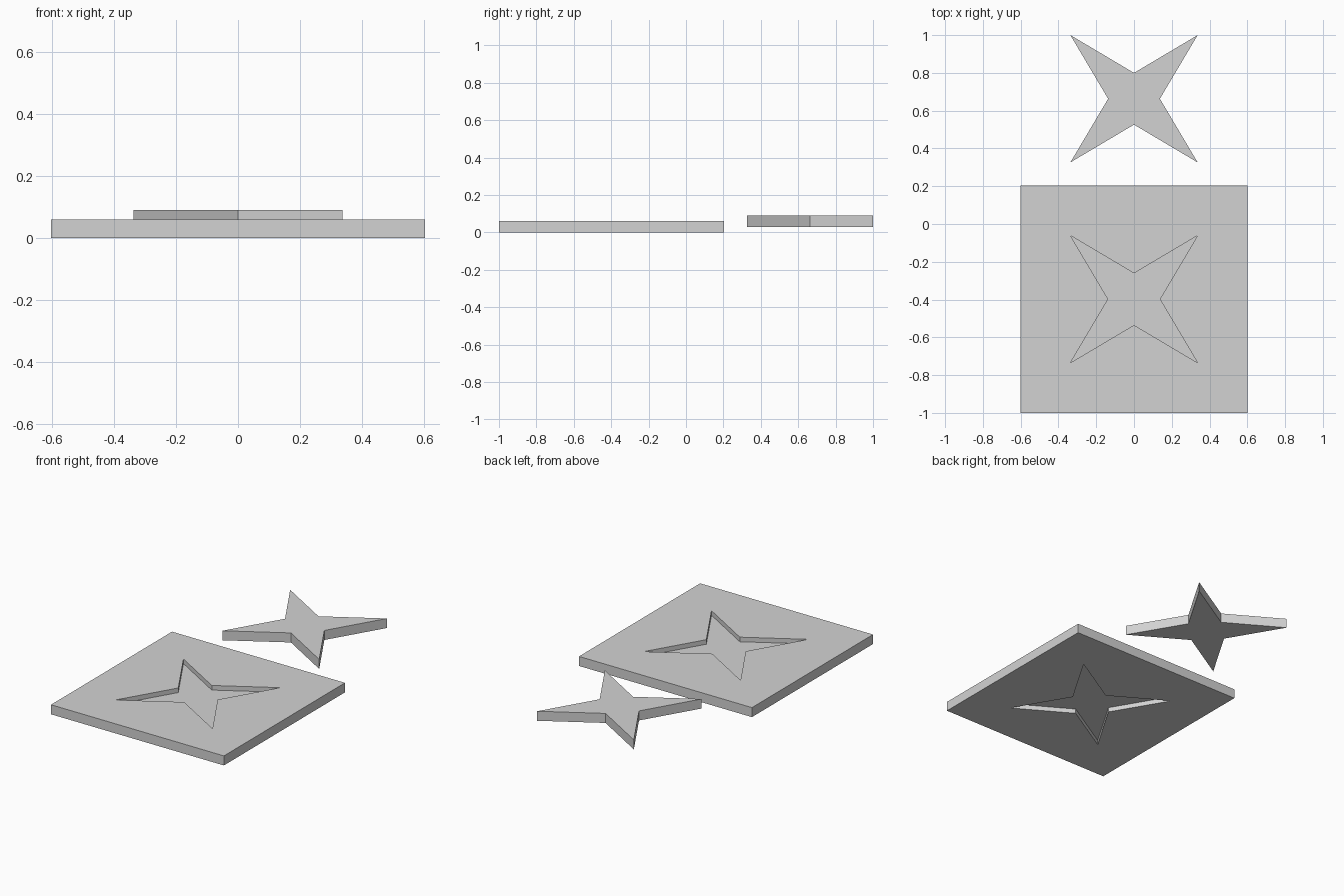
import bpy, bmesh

cube = bpy.data.objects.get("Cube")
if cube:
    bpy.data.objects.remove(cube, do_unlink=True)

THICK = 0.06
HALF = 0.602          # half width of the square plate
TIP, NOTCH = 0.337, 0.137
PLATE_Y, STAR_Y = -0.398, 0.663

grey = bpy.data.materials.new("light grey")
grey.use_nodes = True
colour = (0.65, 0.65, 0.65, 1)
grey.diffuse_color = colour
grey.node_tree.nodes["Principled BSDF"].inputs["Base Color"].default_value = colour

SQUARE = [(HALF, HALF), (-HALF, HALF), (-HALF, -HALF), (HALF, -HALF)]
STAR = [(TIP, TIP), (0, NOTCH), (-TIP, TIP), (-NOTCH, 0),
        (-TIP, -TIP), (0, -NOTCH), (TIP, -TIP), (NOTCH, 0)]


def prism(name, outline, y, z, height, hole=None):
    """Extrude an outline upward, with an optional hole through it."""
    bm = bmesh.new()
    edges = []
    for loop in filter(None, (outline, hole)):
        verts = [bm.verts.new((px, py, 0)) for px, py in loop]
        edges += [bm.edges.new((a, b)) for a, b in zip(verts, verts[1:] + verts[:1])]
    if hole:
        bmesh.ops.triangle_fill(bm, edges=edges, use_beauty=True)
    else:
        bm.faces.new(bm.verts)
    top = bmesh.ops.extrude_face_region(bm, geom=bm.faces[:])["geom"]
    bmesh.ops.translate(bm, vec=(0, 0, height),
                        verts=[g for g in top if isinstance(g, bmesh.types.BMVert)])
    bmesh.ops.recalc_face_normals(bm, faces=bm.faces[:])
    mesh = bpy.data.meshes.new(name)
    bm.to_mesh(mesh)
    bm.free()
    mesh.materials.append(grey)
    obj = bpy.data.objects.new(name, mesh)
    obj.location = (0, y, z)
    bpy.context.collection.objects.link(obj)
    return obj


# Square plate with a star opening, closed halfway down by a thin web
prism("plate", SQUARE, PLATE_Y, 0, THICK, STAR)
WEB = 0.002
prism("recess_floor", STAR, PLATE_Y, (THICK - WEB) / 2, WEB)

# Loose star lifted out behind the plate
prism("star", STAR, STAR_Y, THICK / 2, THICK)
